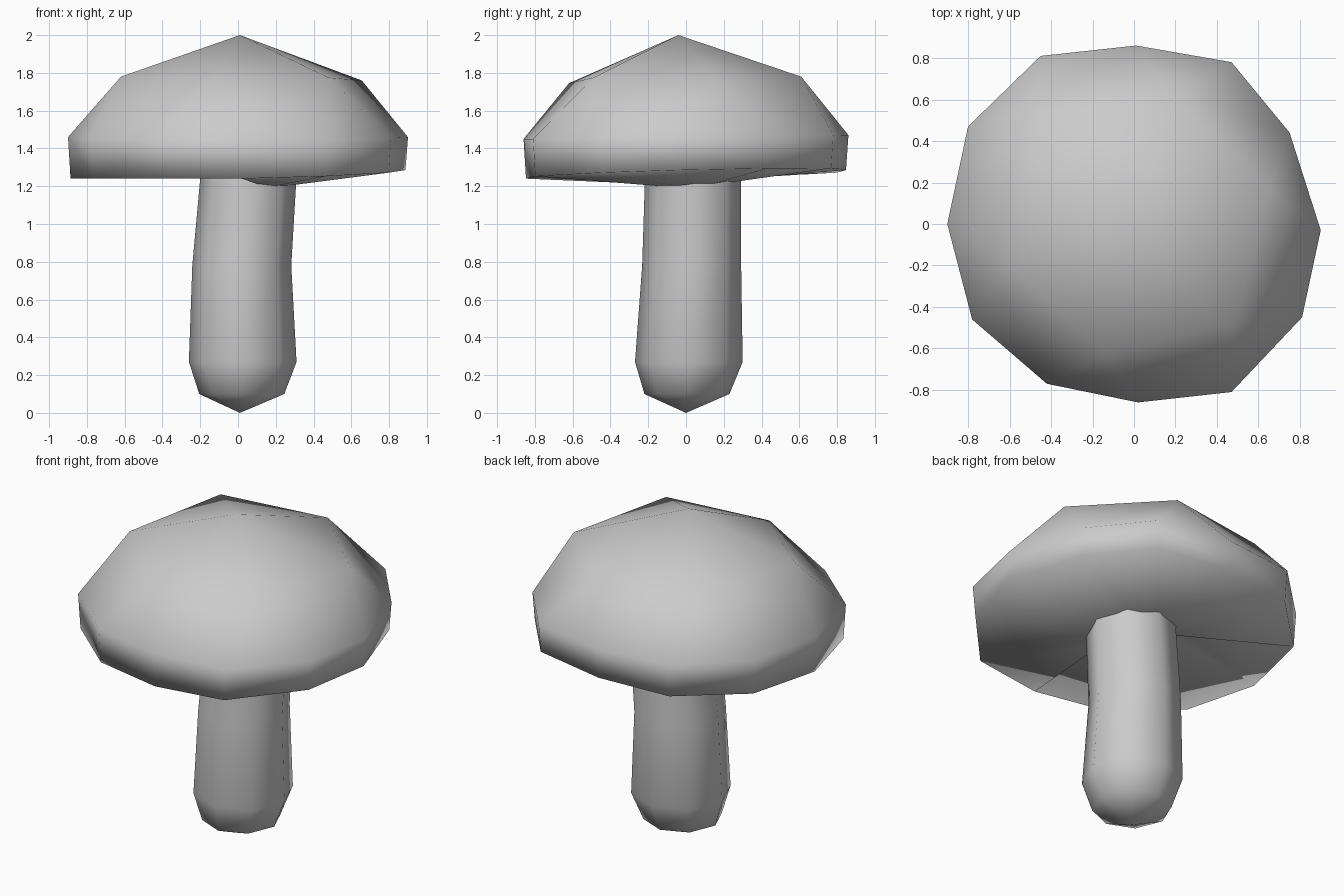
import bpy, bmesh
from math import cos, sin, tau

if "Cube" in bpy.data.objects:
    bpy.data.objects.remove(bpy.data.objects["Cube"], do_unlink=True)

grey = bpy.data.materials.new("plain_grey")
grey.use_nodes = True
color = (0.6, 0.6, 0.6, 1)
grey.diffuse_color = color
grey.node_tree.nodes["Principled BSDF"].inputs["Base Color"].default_value = color


def ring(bm, n, radius, z, cx, cy):
    angles = [tau * i / n for i in range(n)]
    return [bm.verts.new((cx + radius * cos(a), cy + radius * sin(a), z)) for a in angles]


def fan(bm, tip, loop):
    for i, v in enumerate(loop):
        bm.faces.new((tip, v, loop[(i + 1) % len(loop)]))


def bridge(bm, a, b):
    n = len(a)
    for i in range(n):
        j = (i + 1) % n
        bm.faces.new((a[i], a[j], b[j], b[i]))


def finish(bm, name):
    bmesh.ops.recalc_face_normals(bm, faces=bm.faces)
    for f in bm.faces:
        f.smooth = True
    mesh = bpy.data.meshes.new(name)
    bm.to_mesh(mesh)
    bm.free()
    mesh.materials.append(grey)
    obj = bpy.data.objects.new(name, mesh)
    bpy.context.collection.objects.link(obj)


# Cap: peak, uneven six-sided crown, twelve-sided rim and a tilted lip
bm = bmesh.new()
peak = bm.verts.new((0.01, -0.04, 2))
crown = [bm.verts.new(p) for p in [
    (0.655, 0.17, 1.76), (0.19, 0.61, 1.78), (-0.47, 0.5, 1.79),
    (-0.62, -0.18, 1.78), (-0.14, -0.62, 1.745), (0.48, -0.49, 1.775)]]
outline = [(0.9, -0.03), (0.75, 0.44), (0.47, 0.78), (0.01, 0.86), (-0.45, 0.81), (-0.8, 0.47),
           (-0.9, 0), (-0.78, -0.46), (-0.42, -0.77), (0.02, -0.86), (0.47, -0.81), (0.81, -0.45)]
rim = [bm.verts.new((x, y, 1.46 + 0.012 * y)) for x, y in outline]
lip = [bm.verts.new((x * 0.985, y * 0.985, max(1.24, 1.262 + 0.027 * (x + y)))) for x, y in outline]

# Underside: shallow around most of the stem, hollowed out at the front right
gills = [bm.verts.new((x * 0.22, y * 0.22, 1.45 if x + y < -0.5 else 1.23 - 0.04 * x))
         for x, y in outline]

fan(bm, peak, crown)
for i in range(6):
    a, b = crown[i], crown[(i + 1) % 6]
    before, here, after = rim[2 * i - 1], rim[2 * i], rim[2 * i + 1]
    bm.faces.new((a, before, here))
    bm.faces.new((a, here, after))
    bm.faces.new((a, after, b))
bridge(bm, rim, lip)
bridge(bm, lip, gills)
finish(bm, "mushroom_cap")

# Stem: pointed foot, swelling above it, slight lean, top end inside the cap
bm = bmesh.new()
foot = bm.verts.new((0.01, 0, 0))
levels = [(0.225, 0.1, 0.02, 0.005), (0.285, 0.27, 0.025, 0.015),
          (0.262, 0.78, 0.02, 0.03), (0.255, 1.22, 0.053, 0.037), (0.25, 1.46, 0.053, 0.037)]
rings = [ring(bm, 8, *level) for level in levels]
fan(bm, foot, rings[0])
for a, b in zip(rings, rings[1:]):
    bridge(bm, a, b)
bm.faces.new(rings[-1])
finish(bm, "mushroom_stem")
